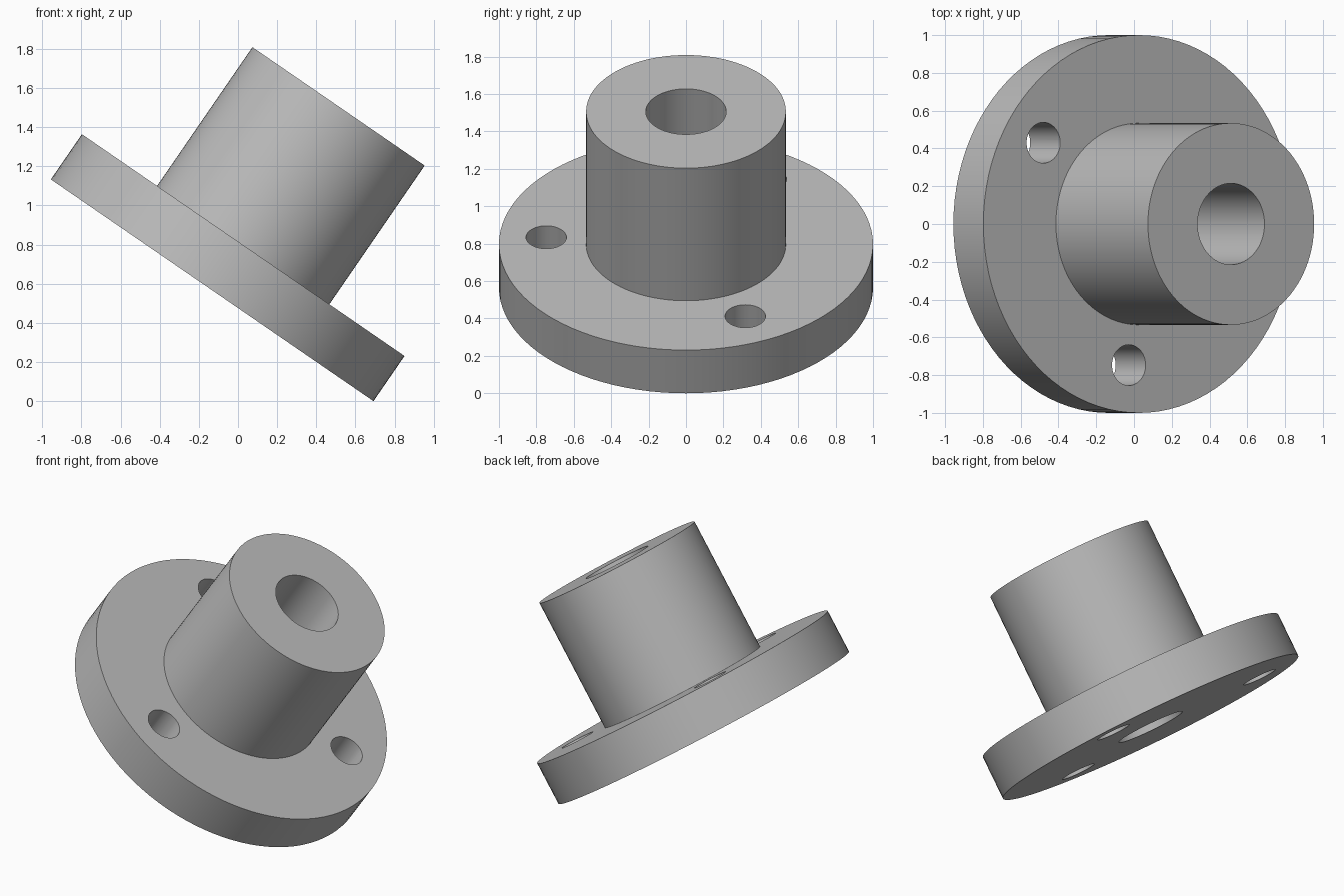
import bpy
import bmesh
from math import cos, sin, radians, tau
from mathutils import Matrix, Vector

if "Cube" in bpy.data.objects:
    bpy.data.objects.remove(bpy.data.objects["Cube"], do_unlink=True)

FLANGE_R, FLANGE_H = 1.0, 0.28
HUB_R, TOTAL_H = 0.534, 1.14
BORE_R = 0.215
BOLT_R, BOLT_CIRCLE = 0.108, 0.75
TILT = radians(34.5)

grey = bpy.data.materials.new("plain grey")
grey.use_nodes = True
colour = (0.5, 0.5, 0.5, 1)
grey.diffuse_color = colour
grey.node_tree.nodes["Principled BSDF"].inputs["Base Color"].default_value = colour


def make_object(name, bm):
    bmesh.ops.recalc_face_normals(bm, faces=bm.faces)
    mesh = bpy.data.meshes.new(name)
    bm.to_mesh(mesh)
    bm.free()
    mesh.materials.append(grey)
    obj = bpy.data.objects.new(name, mesh)
    bpy.context.collection.objects.link(obj)
    return obj


# Flange, hub and centre bore: one closed section turned about the axis
bm = bmesh.new()
section = [(BORE_R, 0), (FLANGE_R, 0), (FLANGE_R, FLANGE_H),
           (HUB_R, FLANGE_H), (HUB_R, TOTAL_H), (BORE_R, TOTAL_H)]
verts = [bm.verts.new((r, 0, z)) for r, z in section]
edges = [bm.edges.new((a, b)) for a, b in zip(verts, verts[1:] + verts[:1])]
bmesh.ops.spin(bm, geom=verts + edges, cent=(0, 0, 0), axis=(0, 0, 1),
               angle=tau, steps=96, use_merge=True)
bmesh.ops.remove_doubles(bm, verts=bm.verts, dist=1e-4)
body = make_object("flanged_hub", bm)

# Three bolt holes through the flange
bm = bmesh.new()
for degrees in (25, 145, 265):
    a = radians(degrees)
    place = Matrix.Translation((BOLT_CIRCLE * cos(a), BOLT_CIRCLE * sin(a), FLANGE_H / 2))
    bmesh.ops.create_cone(bm, cap_ends=True, segments=48, radius1=BOLT_R,
                          radius2=BOLT_R, depth=FLANGE_H * 2, matrix=place)
cutter = make_object("bolt_hole_cutter", bm)
cutter.hide_render = True

bpy.ops.object.select_all(action="DESELECT")
bpy.context.view_layer.objects.active = body
body.select_set(True)
cut = body.modifiers.new("bolt holes", "BOOLEAN")
cut.operation = "DIFFERENCE"
cut.solver = "EXACT"
cut.object = cutter
bpy.ops.object.modifier_apply(modifier=cut.name)
bpy.data.objects.remove(cutter, do_unlink=True)
bpy.ops.object.shade_smooth_by_angle(angle=radians(30))

# Lean the axis towards +x, with the lowest rim point on the ground
body.rotation_euler = (0, TILT, 0)
body.location = Vector((-0.132, 0, FLANGE_R * sin(TILT)))
